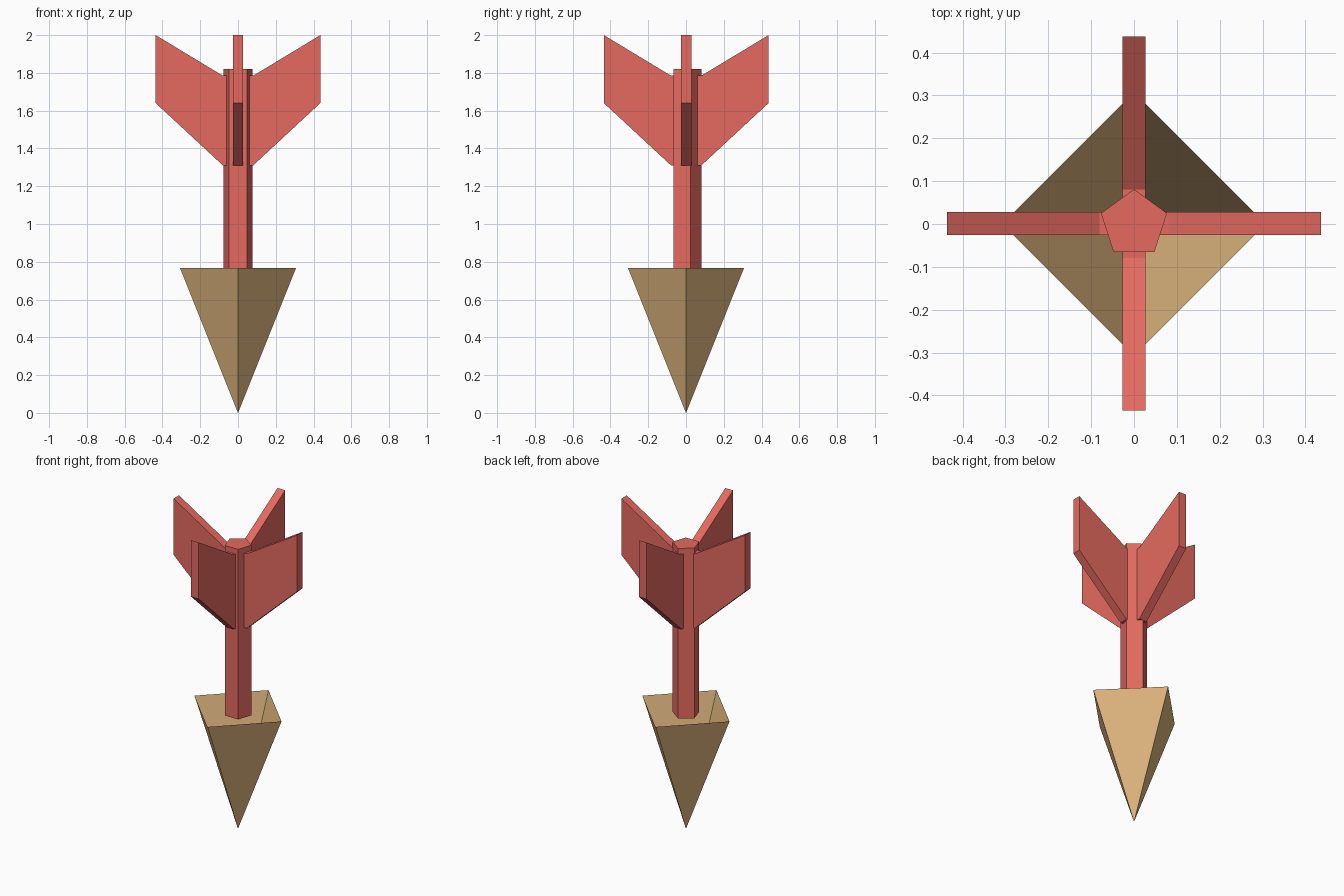
import bpy
import bmesh
from math import pi
from mathutils import Matrix

cube = bpy.data.objects.get("Cube")
if cube:
    bpy.data.objects.remove(cube, do_unlink=True)


def make_material(name, colour):
    mat = bpy.data.materials.new(name)
    mat.use_nodes = True
    mat.diffuse_color = colour
    mat.node_tree.nodes["Principled BSDF"].inputs["Base Color"].default_value = colour
    return mat


def finish(name, bm, mat):
    bmesh.ops.remove_doubles(bm, verts=bm.verts, dist=0.0001)
    bmesh.ops.recalc_face_normals(bm, faces=bm.faces)
    mesh = bpy.data.meshes.new(name)
    bm.to_mesh(mesh)
    bm.free()
    mesh.materials.append(mat)
    obj = bpy.data.objects.new(name, mesh)
    bpy.context.collection.objects.link(obj)
    return obj


def cone(name, mat, sides, bottom, top, z0, z1, capped):
    bm = bmesh.new()
    bmesh.ops.create_cone(bm, cap_ends=capped, segments=sides,
                          radius1=bottom, radius2=top, depth=z1 - z0,
                          matrix=Matrix.Translation((0, 0, (z0 + z1) / 2)))
    return finish(name, bm, mat)


def fin(name, mat, angle):
    # Swept plate drawn in the XZ plane, then turned about the shaft
    profile = [(0.03, 1.31), (0.08, 1.31), (0.436, 1.64),
               (0.436, 2.0), (0.08, 1.785), (0.03, 1.785)]
    half = 0.027
    bm = bmesh.new()
    face = bm.faces.new([bm.verts.new((x, -half, z)) for x, z in profile])
    side = bmesh.ops.extrude_face_region(bm, geom=[face])["geom"]
    moved = [v for v in side if isinstance(v, bmesh.types.BMVert)]
    bmesh.ops.translate(bm, verts=moved, vec=(0, 2 * half, 0))
    bmesh.ops.rotate(bm, verts=bm.verts, cent=(0, 0, 0),
                     matrix=Matrix.Rotation(angle, 3, "Z"))
    bmesh.ops.translate(bm, verts=bm.verts, vec=(0, 0.001, 0))
    return finish(name, bm, mat)


red = make_material("coral red", (0.78, 0.144, 0.117, 1))
tan = make_material("tan", (0.73, 0.462, 0.209, 1))

# Hollow four-sided tip, open at the top
cone("tip", tan, 4, 0, 0.307, 0, 0.767, False)

# Five-sided shaft
cone("shaft", red, 5, 0.081, 0.081, 0.735, 1.82, True)

# Four fins around the upper shaft
for i, side in enumerate(("left", "back", "right", "front")):
    fin(side + "_fin", red, i * pi / 2)
